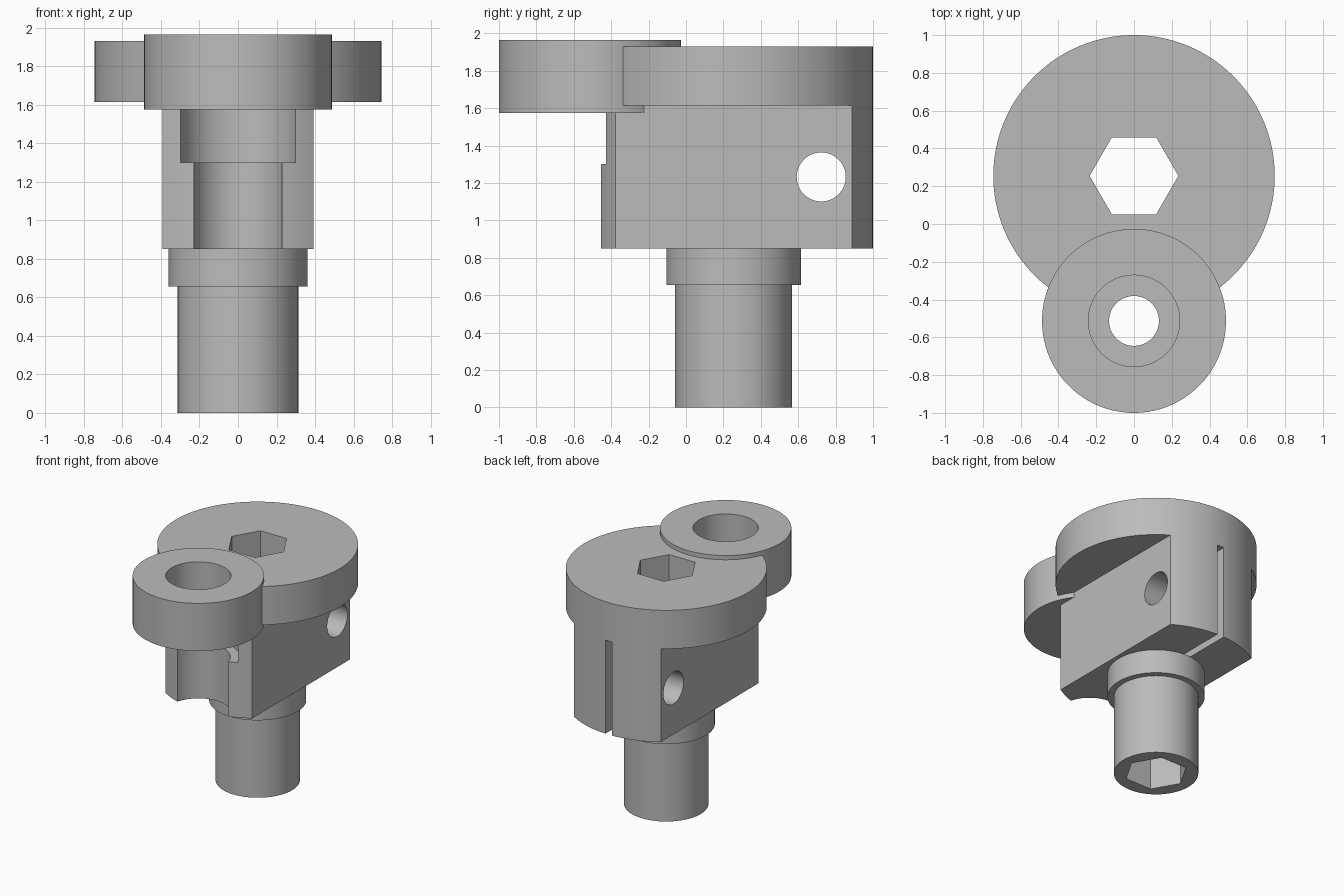
import bpy
import math

cube = bpy.data.objects.get("Cube")
if cube:
    bpy.data.objects.remove(cube, do_unlink=True)

# One plain grey for the whole casting
grey = bpy.data.materials.new("plain grey")
grey.use_nodes = True
colour = (0.5, 0.5, 0.5, 1)
grey.diffuse_color = colour
grey.node_tree.nodes["Principled BSDF"].inputs["Base Color"].default_value = colour

AXIS_Y = 0.255    # axis of head, shaft and hexagonal bore
EYE_Y = -0.513    # axis of the front eye
HEAD_R = 0.745


def cylinder(name, radius, z0, z1, y, sides=128):
    bpy.ops.mesh.primitive_cylinder_add(
        vertices=sides, radius=radius, depth=z1 - z0, location=(0, y, (z0 + z1) / 2))
    obj = bpy.context.object
    obj.name = name
    obj.data.materials.append(grey)
    return obj


def box(name, x0, x1, y0, y1, z0, z1):
    bpy.ops.mesh.primitive_cube_add(
        size=1, location=((x0 + x1) / 2, (y0 + y1) / 2, (z0 + z1) / 2))
    obj = bpy.context.object
    obj.name = name
    obj.scale = (x1 - x0, y1 - y0, z1 - z0)
    bpy.ops.object.transform_apply(location=False, rotation=False, scale=True)
    obj.data.materials.append(grey)
    return obj


def combine(target, other, operation):
    mod = target.modifiers.new(other.name, 'BOOLEAN')
    mod.operation = operation
    mod.solver = 'EXACT'
    mod.object = other
    bpy.context.view_layer.objects.active = target
    bpy.ops.object.modifier_apply(modifier=mod.name)
    bpy.data.objects.remove(other, do_unlink=True)


# Round head with flat sides below the flange
body = cylinder("clamp_body", HEAD_R, 0.85, 1.93, AXIS_Y)
for side in (-1, 1):
    x0, x1 = sorted((side * 0.393, side))
    combine(body, box("flat_cutter", x0, x1, -1, 2, 0.5, 1.615), 'DIFFERENCE')

# Collar and shaft
shaft = cylinder("shaft", 0.313, 0, 0.8, AXIS_Y)
combine(shaft, cylinder("collar", 0.36, 0.655, 0.9, AXIS_Y), 'UNION')
combine(body, shaft, 'UNION')

# Narrow slit in the back
combine(body, box("slit_cutter", -0.03, 0.03, AXIS_Y, 1.2, 0.85, 1.615), 'DIFFERENCE')

# Stepped groove in the front
combine(body, cylinder("lower_groove_cutter", 0.237, 0.7, 1.4, EYE_Y), 'DIFFERENCE')
combine(body, cylinder("upper_groove_cutter", 0.31, 1.3, 1.6, EYE_Y), 'DIFFERENCE')

# Front eye with a counterbored hole
combine(body, cylinder("front_eye", 0.487, 1.575, 1.965, EYE_Y), 'UNION')
combine(body, cylinder("counterbore_cutter", 0.242, 1.67, 2.2, EYE_Y), 'DIFFERENCE')
combine(body, cylinder("screw_hole_cutter", 0.132, 1.4, 1.8, EYE_Y), 'DIFFERENCE')

# Hexagonal bore with corners on the x axis
hexagon = cylinder("hex_cutter", 0.235, -0.2, 2.2, AXIS_Y, sides=6)
hexagon.rotation_euler.z = math.radians(30)
combine(body, hexagon, 'DIFFERENCE')

# Cross hole through both flats
cross = cylinder("cross_hole_cutter", 0.131, -1, 1, 0.723, sides=64)
cross.location.z = 1.232
cross.rotation_euler.y = math.radians(90)
combine(body, cross, 'DIFFERENCE')

# Smooth round faces, sharp edges
bpy.ops.object.select_all(action='DESELECT')
body.select_set(True)
bpy.context.view_layer.objects.active = body
bpy.ops.object.shade_smooth_by_angle(angle=math.radians(25))
